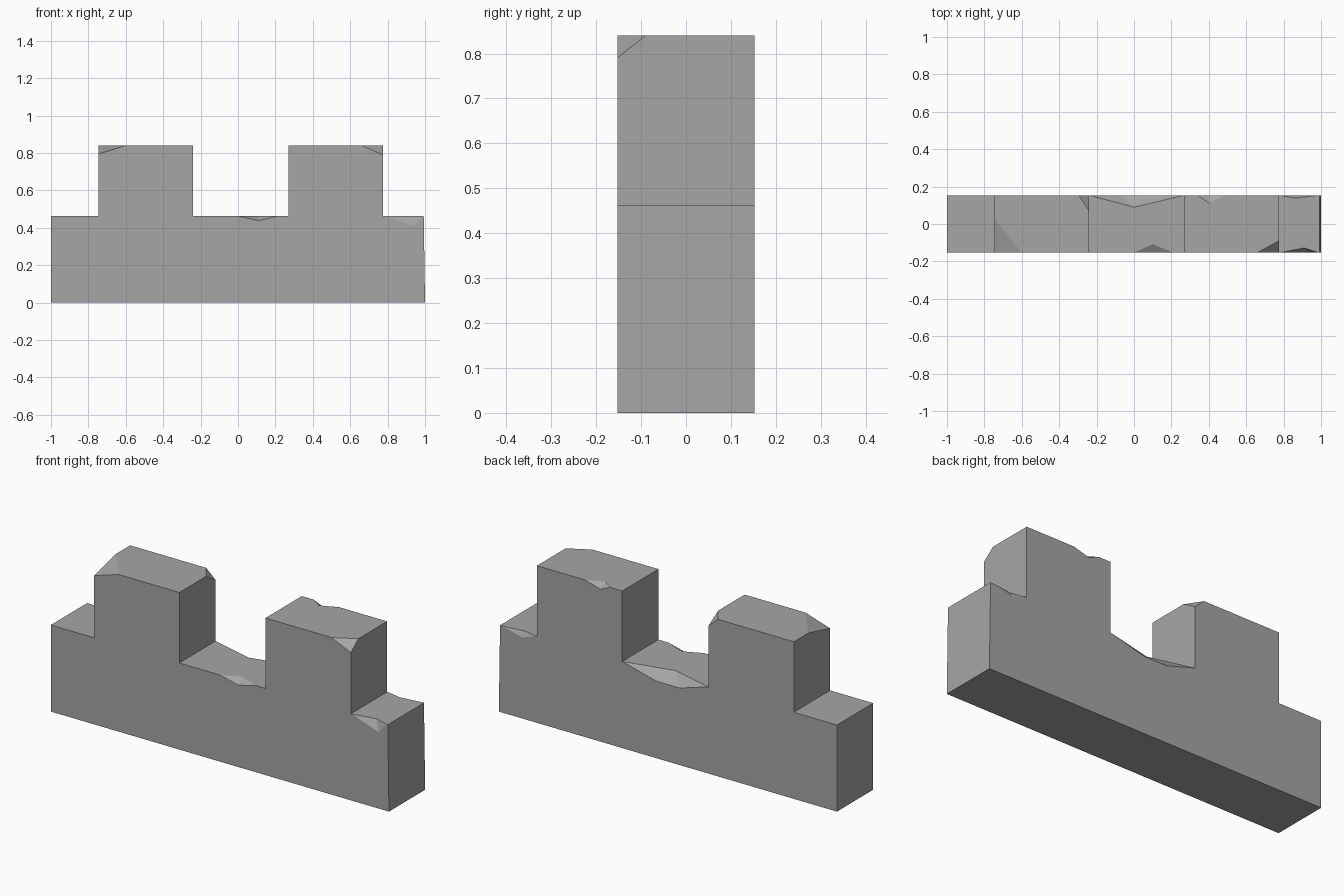
import bpy
import bmesh
from mathutils import Vector

if "Cube" in bpy.data.objects:
    bpy.data.objects.remove(bpy.data.objects["Cube"], do_unlink=True)

D = 0.153            # half depth of the wall
STEP, TOP = 0.463, 0.84
L0, L1, R0, R1 = -0.745, -0.24, 0.27, 0.775   # sides of the two merlons

stone = bpy.data.materials.new("grey_stone")
stone.use_nodes = True
stone.diffuse_color = (0.38, 0.38, 0.38, 1)
stone.node_tree.nodes["Principled BSDF"].inputs["Base Color"].default_value = stone.diffuse_color


def finish(name, bm):
    bmesh.ops.recalc_face_normals(bm, faces=bm.faces[:])
    mesh = bpy.data.meshes.new(name)
    bm.to_mesh(mesh)
    bm.free()
    mesh.materials.append(stone)
    obj = bpy.data.objects.new(name, mesh)
    bpy.context.collection.objects.link(obj)
    return obj


# Wall: stepped outline extruded through its depth
outline = [(-1, 0), (1, 0), (0.993, STEP), (R1, STEP), (R1, TOP), (R0, TOP), (R0, STEP),
           (L1, STEP), (L1, TOP), (L0, TOP), (L0, STEP), (-1, STEP)]
bm = bmesh.new()
face = bm.faces.new([bm.verts.new((x, -D, z)) for x, z in outline])
new = bmesh.ops.extrude_face_region(bm, geom=[face])["geom"]
bmesh.ops.translate(bm, vec=(0, 2 * D, 0), verts=[v for v in new if isinstance(v, bmesh.types.BMVert)])
wall = finish("battlement_wall", bm)


# Chips: convex wedges that reach out past the damaged edge or corner
def chip(name, anchor, ends, inner):
    anchor = Vector(anchor)
    center = sum((Vector(p) for p in inner), Vector()) / len(inner)
    bm = bmesh.new()
    for p in [*ends, *inner, anchor + 0.6 * (anchor - center)]:
        bm.verts.new(p)
    hull = bmesh.ops.convex_hull(bm, input=bm.verts[:])
    loose = [v for v in bm.verts if not v.link_faces]
    bmesh.ops.delete(bm, geom=loose, context="VERTS")
    cutter = finish(name, bm)
    cutter.hide_render = True
    mod = wall.modifiers.new(name, "BOOLEAN")
    mod.operation = "DIFFERENCE"
    mod.solver = "EXACT"
    mod.object = cutter
    return cutter


def edge_chip(name, x0, x1, y, z, on_top, on_side):
    """Chip along a long edge; on_top holds (x, y), on_side holds (x, z) points."""
    inner = [(px, py, z) for px, py in on_top] + [(px, y, pz) for px, pz in on_side]
    return chip(name, ((x0 + x1) / 2, y, z), [(x0, y, z), (x1, y, z)], inner)


cutters = [
    edge_chip("gap_back_chip", L1 + 0.002, R0 - 0.002, D, STEP, [(0, 0.09)], [(-0.07, 0.412), (0.07, 0.412)]),
    edge_chip("gap_front_chip", 0, 0.21, -D, STEP, [(0.1, -0.108)], [(0.11, 0.438)]),
    edge_chip("step_front_chip", R1 + 0.005, 0.985, -D, STEP, [(0.91, -0.128)], [(0.94, 0.408)]),
    edge_chip("step_back_chip", R1 + 0.005, 0.985, D, STEP, [(0.86, 0.138)], [(0.86, 0.433)]),
    edge_chip("merlon_back_chip", 0.34, 0.49, D, TOP, [(0.4, 0.113)], [(0.4, 0.815)]),
    chip("left_merlon_front_chip", (L0, -D, TOP), [],
         [(L0, 0.03, TOP), (-0.705, -0.11, TOP), (-0.6, -D, TOP), (L0, -D, 0.795)]),
    chip("left_merlon_back_chip", (L1, D, TOP), [],
         [(L1, 0.07, TOP), (-0.295, D, TOP), (L1, D, 0.79)]),
    chip("right_merlon_front_chip", (R1, -D, TOP), [],
         [(R1, -0.09, TOP), (0.66, -D, TOP), (R1, -D, 0.79)]),
]

# Bake the cuts and drop the cutters
bpy.context.view_layer.update()
cut = bpy.data.meshes.new_from_object(wall.evaluated_get(bpy.context.evaluated_depsgraph_get()))
wall.modifiers.clear()
wall.data = cut
for c in cutters:
    bpy.data.objects.remove(c, do_unlink=True)
